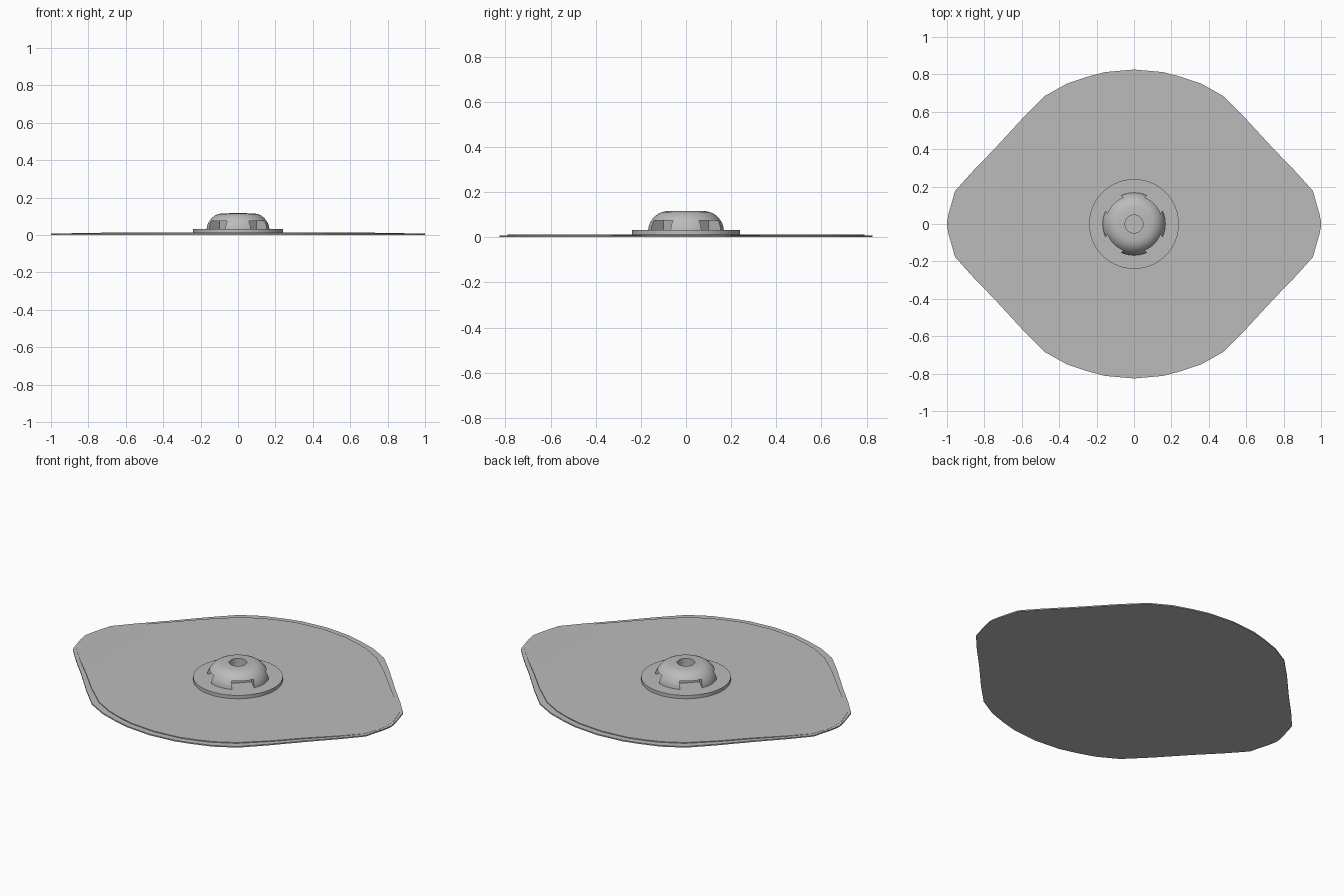
import bpy, bmesh, math

if "Cube" in bpy.data.objects:
    bpy.data.objects.remove(bpy.data.objects["Cube"])

grey = bpy.data.materials.new("light_grey")
grey.diffuse_color = (0.5, 0.5, 0.5, 1)
grey.use_nodes = True
grey.node_tree.nodes["Principled BSDF"].inputs["Base Color"].default_value = grey.diffuse_color


def finish(name, bm):
    bmesh.ops.recalc_face_normals(bm, faces=bm.faces)
    me = bpy.data.meshes.new(name)
    bm.to_mesh(me)
    bm.free()
    ob = bpy.data.objects.new(name, me)
    bpy.context.collection.objects.link(ob)
    me.materials.append(grey)
    return ob


def plate(name, half, z0, top):
    """Symmetric plate from (x, y) stations of one quadrant; top(x) gives height."""
    pts = [(-x, y) for x, y in reversed(half[1:])] + half
    bm = bmesh.new()
    rows = [[bm.verts.new((x, s * y, z)) for s, z in
             ((1, z0), (1, top(x)), (-1, top(x)), (-1, z0))] for x, y in pts]
    for a, b in zip(rows, rows[1:]):
        for i in range(4):
            j = (i + 1) % 4
            bm.faces.new((a[i], a[j], b[j], b[i]))
    bm.faces.new(rows[0])
    bm.faces.new(rows[-1])
    return finish(name, bm)


def lathe(name, profile, steps=64):
    bm = bmesh.new()
    vs = [bm.verts.new((r, 0, z)) for r, z in profile]
    es = [bm.edges.new(p) for p in zip(vs, vs[1:])]
    bmesh.ops.spin(bm, geom=vs + es, cent=(0, 0, 0), axis=(0, 0, 1),
                   angle=math.tau, steps=steps, use_duplicate=False)
    bmesh.ops.remove_doubles(bm, verts=bm.verts, dist=1e-5)
    return finish(name, bm)


# thin base sheet with rounded diamond outline
outer = [(0, .826), (.155, .812), (.25, .787), (.36, .75), (.476, .685), (.594, .567),
         (.743, .405), (.866, .278), (.957, .176), (.99, .06), (1, .01)]
plate("base_sheet", outer, 0, lambda x: .007)

# raised skin, fading into the sheet toward the two side tips
inner = [(0, .79), (.155, .776), (.25, .75), (.34, .717), (.45, .655), (.583, .535),
         (.717, .396), (.85, .265), (.94, .165), (.98, .05)]
plate("raised_skin", inner, .005,
      lambda x: .012 if abs(x) < .72 else .012 - .0045 * (abs(x) - .717) / .263)

# round flange
lathe("flange", [(0, .008), (.24, .008), (.24, .032), (0, .032)])

# domed cap with a blind hole in the top
dome = lathe("domed_cap", [(0, .028), (.168, .028), (.166, .045), (.161, .06), (.152, .076),
                           (.140, .091), (.125, .103), (.108, .111), (.088, .115),
                           (.048, .116), (.048, .05), (0, .05)])

# four diagonal notches around the cap foot
bm = bmesh.new()
for k in range(4):
    a = math.radians(45 + 90 * k)
    vs = bmesh.ops.create_cube(bm, size=1)["verts"]
    for v in vs:
        r, t = .18 + v.co.x * .2, v.co.y * .12
        v.co = (r * math.cos(a) - t * math.sin(a), r * math.sin(a) + t * math.cos(a),
                .0535 + v.co.z * .043)
cutter = finish("notch_cutter", bm)
cutter.hide_render = True
cutter.hide_viewport = True
mod = dome.modifiers.new("notches", "BOOLEAN")
mod.operation = 'DIFFERENCE'
mod.solver = 'EXACT'
mod.object = cutter
bpy.context.view_layer.objects.active = dome
dome.select_set(True)
bpy.ops.object.modifier_apply(modifier="notches")
bpy.data.objects.remove(cutter)
bpy.ops.object.shade_smooth_by_angle(angle=math.radians(32))
